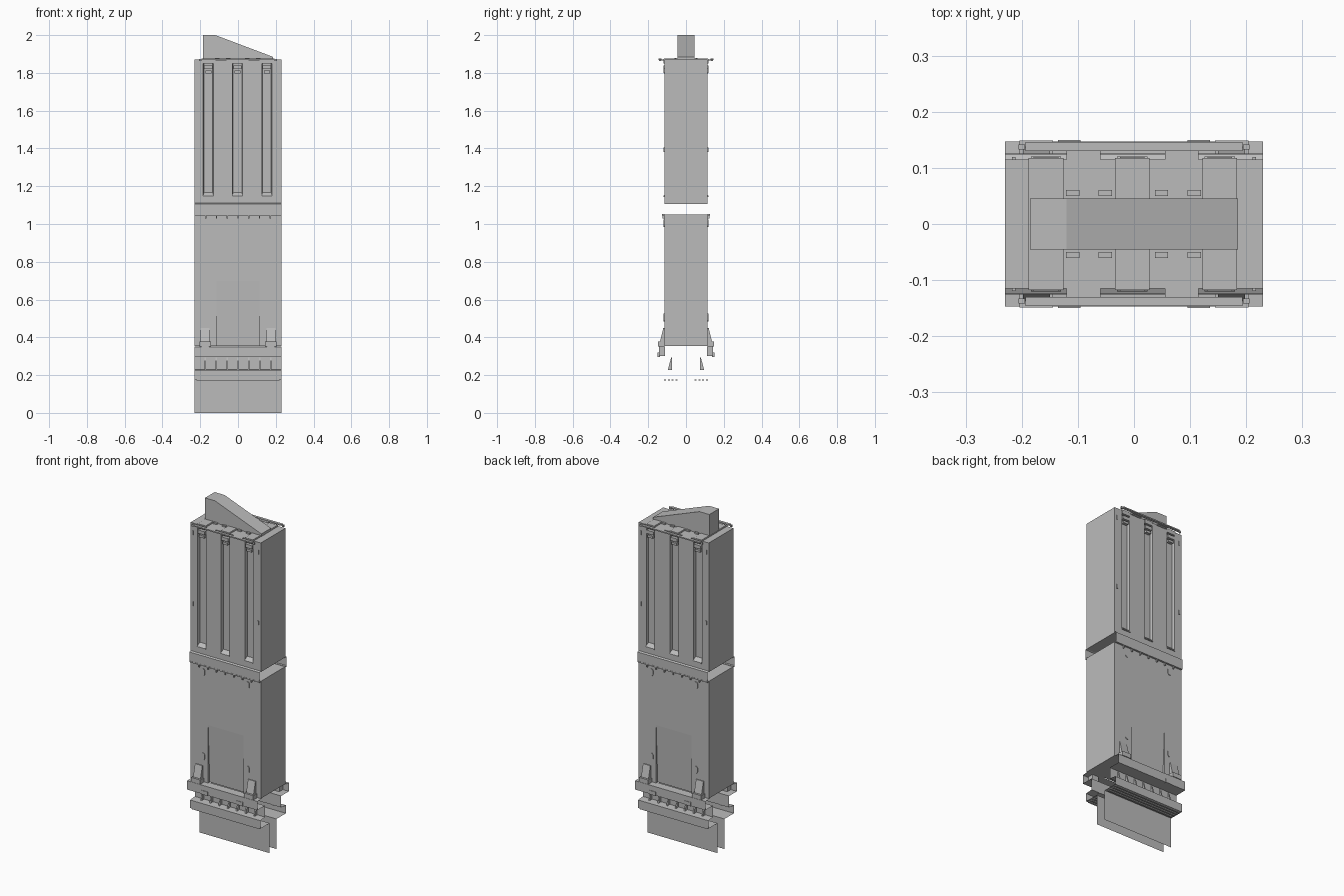
import bpy, bmesh

old = bpy.data.objects.get("Cube")
if old:
    bpy.data.objects.remove(old, do_unlink=True)

grey = bpy.data.materials.new("plain grey")
grey.use_nodes = True
COLOUR = (0.5, 0.5, 0.5, 1)
grey.diffuse_color = COLOUR
grey.node_tree.nodes["Principled BSDF"].inputs["Base Color"].default_value = COLOUR


def finish(name, bm):
    mesh = bpy.data.meshes.new(name)
    bm.to_mesh(mesh)
    bm.free()
    mesh.materials.append(grey)
    ob = bpy.data.objects.new(name, mesh)
    bpy.context.scene.collection.objects.link(ob)
    return ob


def prism(name, pts, axis, lo, hi):
    """Extrude a closed outline along an axis."""
    place = {"x": lambda a, b, c: (c, a, b),
             "y": lambda a, b, c: (a, c, b),
             "z": lambda a, b, c: (a, b, c)}[axis]
    bm = bmesh.new()
    face = bm.faces.new([bm.verts.new(place(a, b, lo)) for a, b in pts])
    ext = bmesh.ops.extrude_face_region(bm, geom=[face])
    start, end = place(0, 0, lo), place(0, 0, hi)
    move = [e - s for s, e in zip(start, end)]
    verts = [v for v in ext["geom"] if isinstance(v, bmesh.types.BMVert)]
    bmesh.ops.translate(bm, verts=verts, vec=move)
    bmesh.ops.recalc_face_normals(bm, faces=bm.faces)
    return finish(name, bm)


def box(name, x0, x1, y0, y1, z0, z1):
    return prism(name, [(x0, y0), (x1, y0), (x1, y1), (x0, y1)], "z", z0, z1)


def sheet(name, pts, s):
    """Open folded sheet running the full width."""
    bm = bmesh.new()
    rows = [[bm.verts.new((x, s * d, z)) for x in (-W, W)] for d, z in pts]
    for a, b in zip(rows, rows[1:]):
        bm.faces.new((a[0], a[1], b[1], b[0]))
    return finish(name, bm)


W, D = 0.23, 0.115
SLOTS = (-0.157, -0.003, 0.153)
HALF = 0.027

# Upper block with vertical channels on both long faces
front = [(-W, -D)]
for x in SLOTS:
    front += [(x - HALF, -D), (x - HALF + 0.004, -D + 0.016),
              (x + HALF - 0.004, -D + 0.016), (x + HALF, -D)]
front.append((W, -D))
outline = front + [(x, -y) for x, y in reversed(front)]
prism("upper_block", outline, "z", 1.145, 1.87)
box("upper_block_base", -W, W, -D, D, 1.105, 1.145)

# Lower block with sloping recessed panels
lower = box("lower_block", -W, W, -D, D, 0.355, 1.05)
for s in (-1, 1):
    wedge = prism("panel_cutter", [(s * 0.1155, 0.71), (s * 0.13, 0.71),
                                   (s * 0.13, 0.3), (s * 0.098, 0.3)], "x", -0.115, 0.115)
    wedge.hide_render = True
    mod = lower.modifiers.new("recess", "BOOLEAN")
    mod.operation, mod.object, mod.solver = "DIFFERENCE", wedge, "EXACT"
    bpy.context.view_layer.objects.active = lower
    bpy.ops.object.modifier_apply(modifier=mod.name)
    bpy.data.objects.remove(wedge, do_unlink=True)

# Roof fin
prism("roof_fin", [(-0.185, 1.865), (-0.185, 2), (-0.12, 2), (0.185, 1.885), (0.185, 1.865)],
      "y", -0.045, 0.045)

# Roof strips
for x in SLOTS:
    box("roof_strip", x - 0.031, x + 0.031, -0.118, 0.118, 1.868, 1.873)
    box("roof_strip_inner", x - 0.026, x + 0.026, -0.116, 0.116, 1.872, 1.875)

for s in (-1, 1):
    # Channel sills and top latches
    for x in SLOTS:
        prism("channel_sill", [(s * 0.12, 1.143), (s * 0.12, 1.148), (s * 0.097, 1.168),
                               (s * 0.097, 1.143)], "x", x - HALF, x + HALF)
        box("channel_latch", x - 0.022, x + 0.022, s * 0.095, s * 0.119, 1.82, 1.84)
        box("channel_latch_hook", x - 0.016, x + 0.016, s * 0.095, s * 0.117, 1.798, 1.812)
        box("channel_cap", x - HALF, x + HALF, s * 0.095, s * 0.118, 1.85, 1.87)

    # Rail along the roof edge, with pins and tabs
    box("roof_rail", -0.193, 0.193, s * 0.13, s * 0.146, 1.868, 1.875)
    for x in (-0.2, 0.2):
        box("rail_pin", x - 0.006, x + 0.006, s * 0.133, s * 0.142, 1.862, 1.874)
    for x in (-0.09, 0.085):
        box("rail_tab", x - 0.03, x + 0.03, s * D, s * 0.132, 1.866, 1.872)
    for x in (-0.109, -0.051, 0.049, 0.107):
        box("roof_clip", x - 0.012, x + 0.012, s * 0.05, s * 0.061, 1.868, 1.878)

    # Small hooks near the corners of the upper block
    for x in (-0.214, 0.214):
        for z in (1.38, 1.8):
            box("wall_hook", x - 0.003, x + 0.003, s * 0.113, s * 0.119, z, z + 0.025)

    # Waist band with teeth below
    sheet("waist_band", [(D, 1.11), (0.125, 1.105), (0.125, 1.05), (D, 1.047)], s)
    box("waist_lip", -W, W, s * 0.112, s * 0.126, 1.045, 1.052)
    for i in range(-3, 4):
        box("waist_tooth", i * 0.057 - 0.003, i * 0.057 + 0.003, s * D, s * 0.124, 1.03, 1.046)

    # Rounded wall plates
    for x in (-0.147, 0.145):
        for z in (0.505, 1.005):
            oval = [(x + a * 0.011, z + b * 0.02) for a, b in
                    ((-1, -.6), (-.5, -1), (.5, -1), (1, -.6), (1, .6), (.5, 1), (-.5, 1), (-1, .6))]
            prism("wall_plate", oval, "y", s * 0.112, s * 0.118)

    # Sloping brackets at the foot of the lower block
    for x in (-0.174, 0.174):
        prism("foot_bracket", [(s * 0.113, 0.45), (s * 0.12, 0.45), (s * 0.137, 0.38),
                               (s * 0.137, 0.352), (s * 0.113, 0.352)], "x", x - 0.024, x + 0.024)
        box("foot_bracket_toe", x - 0.03, x + 0.03, s * 0.113, s * 0.149, 0.352, 0.378)
        box("foot_clip", x - 0.02, x + 0.02, s * 0.11, s * 0.144, 0.3, 0.352)
    for x in (-0.115, 0.115):
        box("ledge_knob", x - 0.02, x + 0.02, s * 0.138, s * 0.15, 0.297, 0.32)

    # Stepped skirt and hanging plate
    sheet("stepped_skirt", [(0.1, 0.352), (0.147, 0.35), (0.147, 0.298), (0.075, 0.298),
                            (0.075, 0.23), (0.12, 0.226), (0.12, 0.178), (0.032, 0.178),
                            (0.032, 0)], s)
    for i in range(-3, 4):
        prism("skirt_fin", [(s * 0.096, 0.228), (s * 0.075, 0.228), (s * 0.075, 0.292),
                            (s * 0.079, 0.292)], "x", i * 0.058 - 0.004, i * 0.058 + 0.004)
    for d in (0.045, 0.065, 0.085, 0.105):
        box("underside_slat", -0.22, 0.22, s * d, s * (d + 0.011), 0.172, 0.178)
